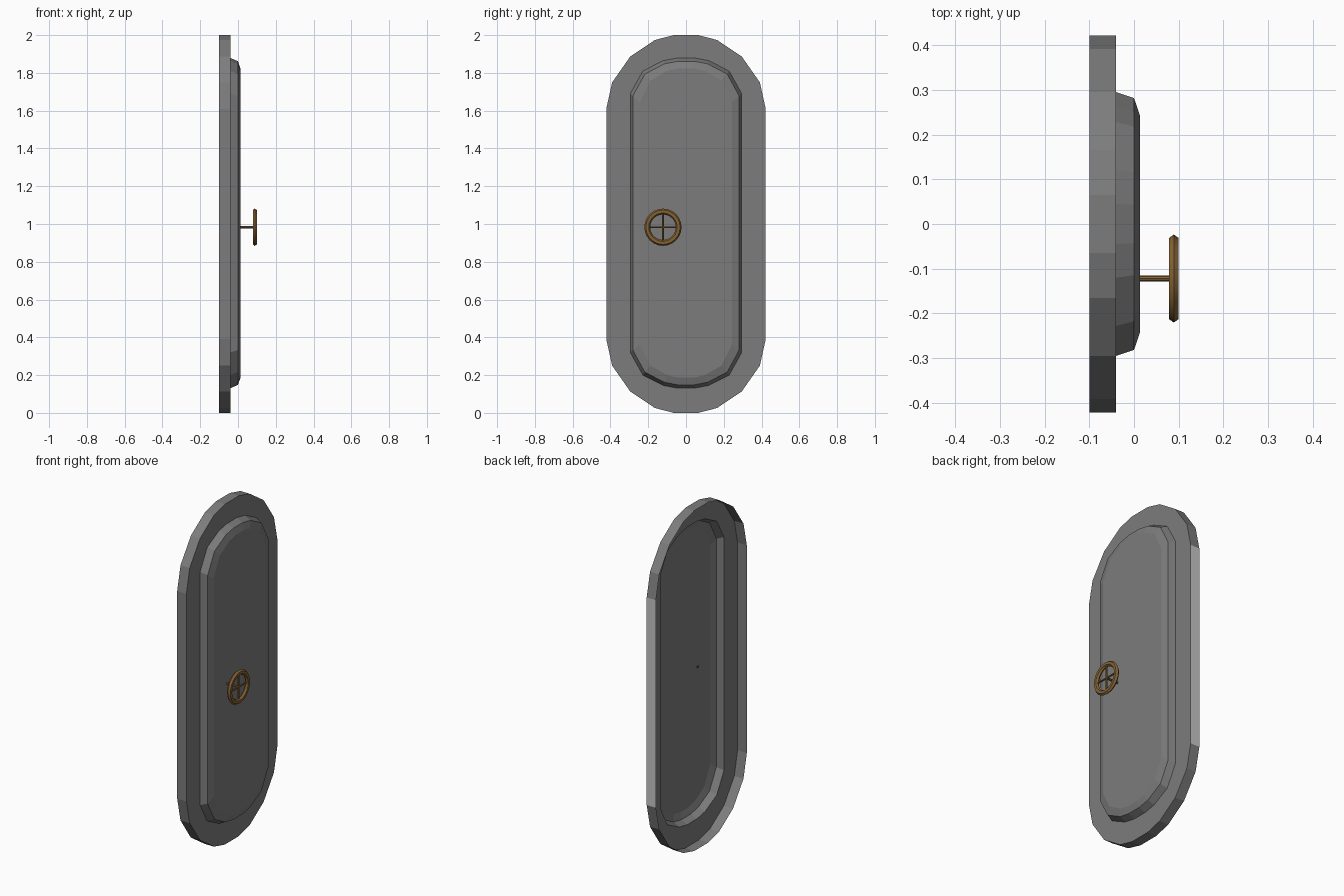
import bpy
import bmesh
import math
from mathutils import Matrix, Vector

if "Cube" in bpy.data.objects:
    bpy.data.objects.remove(bpy.data.objects["Cube"])


def material(name, rgb):
    m = bpy.data.materials.new(name)
    m.diffuse_color = (*rgb, 1)
    m.use_nodes = True
    m.node_tree.nodes["Principled BSDF"].inputs["Base Color"].default_value = m.diffuse_color
    return m


steel = material("grey_steel", (0.203, 0.203, 0.203))
pale = material("pale_steel", (0.57, 0.57, 0.57))
brass = material("brown_brass", (0.235, 0.127, 0.036))

# Quarter outlines as (y, height above middle), from side to top
FRAME_QUARTER = [(0.422, 0.61), (0.391, 0.75), (0.295, 0.887), (0.165, 0.974), (0.065, 1.0)]
PANEL_QUARTER = [(0.295, 0.685), (0.262, 0.745), (0.228, 0.805), (0.12, 0.86), (0.045, 0.874)]


def outline(quarter, x, mid, sy=1.0, sz=1.0):
    """Mirror a quarter outline into a closed loop, anticlockwise from +x."""
    q = [(y * sy, z * sz) for y, z in quarter]
    half = q + [(-y, z) for y, z in reversed(q)]
    full = half + [(-y, -z) for y, z in half]
    return [Vector((x, y, mid + z)) for y, z in full]


def add_object(name, bm, mat):
    me = bpy.data.meshes.new(name)
    bm.to_mesh(me)
    bm.free()
    me.materials.append(mat)
    ob = bpy.data.objects.new(name, me)
    bpy.context.collection.objects.link(ob)
    return ob


def sheet(name, loops, mat, cap):
    """Skin successive loops; optionally close the last one."""
    bm = bmesh.new()
    rings = [[bm.verts.new(p) for p in loop] for loop in loops]
    n = len(rings[0])
    for a, b in zip(rings, rings[1:]):
        for i in range(n):
            j = (i + 1) % n
            bm.faces.new((a[i], a[j], b[j], b[i]))
    if cap:
        bm.faces.new(rings[-1])
    return add_object(name, bm, mat)


def rod(name, start, end, radius, mat):
    start, end = Vector(start), Vector(end)
    d = end - start
    bm = bmesh.new()
    rot = d.to_track_quat('Z', 'Y').to_matrix().to_4x4()
    bmesh.ops.create_cone(bm, cap_ends=True, segments=8, radius1=radius, radius2=radius,
                          depth=d.length,
                          matrix=Matrix.Translation((start + end) / 2) @ rot)
    return add_object(name, bm, mat)


# Door frame: outer wall and flat rim, open at the back
frame = sheet("door_frame", [
    outline(FRAME_QUARTER, -0.10, 1.0),
    outline(FRAME_QUARTER, -0.04, 1.0),
    outline(PANEL_QUARTER, -0.04, 1.005),
], steel, cap=False)

# Pale straight edge on the +y side
frame.data.materials.append(pale)
for face in frame.data.polygons:
    if face.normal.y > 0.99:
        face.material_index = 1

# Raised pressed panel with a bevelled edge
sheet("door_panel", [
    outline(PANEL_QUARTER, -0.04, 1.005),
    outline(PANEL_QUARTER, 0.0, 1.005, 0.955, 0.98),
    outline(PANEL_QUARTER, 0.013, 1.005, 0.825, 0.937),
], steel, cap=True)

# Handwheel rim with a six-sided section
CX, CY, CZ = 0.089, -0.122, 0.983
bpy.ops.mesh.primitive_torus_add(major_segments=24, minor_segments=6,
                                 major_radius=0.083, minor_radius=0.0155,
                                 location=(CX, CY, CZ), rotation=(0, math.pi / 2, 0))
rim = bpy.context.object
rim.name = "handwheel_rim"
rim.scale = (1, 1, 0.8)
rim.data.materials.append(brass)
bpy.ops.object.shade_smooth_by_angle()

# Handwheel spokes and stem
rod("handwheel_spoke_level", (CX, CY - 0.082, CZ), (CX, CY + 0.082, CZ), 0.005, brass)
rod("handwheel_spoke_upright", (CX, CY, CZ - 0.082), (CX, CY, CZ + 0.082), 0.005, brass)
rod("handwheel_stem", (0.005, CY, CZ), (CX, CY, CZ), 0.0065, brass)
